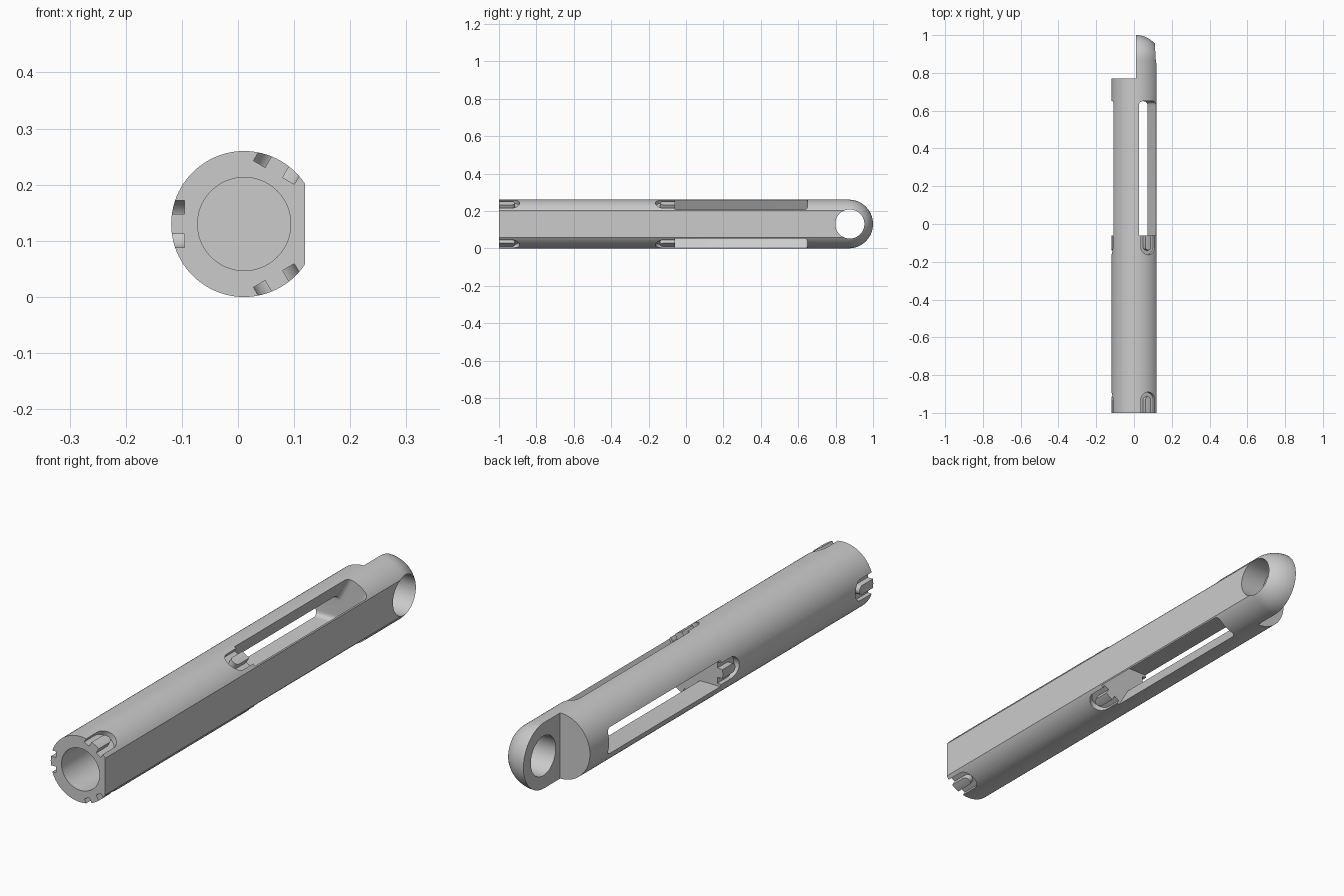
import bpy
import bmesh
from math import cos, sin, pi, radians
from mathutils import Matrix, Vector

cube = bpy.data.objects.get("Cube")
if cube:
    bpy.data.objects.remove(cube, do_unlink=True)

R = 0.13                              # outer radius of the tube
AXIS = Vector((0.011, 0, R))          # the tube runs along y through here
FLAT_X = 0.119
SEGMENTS = 96

grey = bpy.data.materials.new("grey plastic")
grey.use_nodes = True
grey.diffuse_color = (0.6, 0.6, 0.6, 1)
grey.node_tree.nodes["Principled BSDF"].inputs["Base Color"].default_value = (0.6, 0.6, 0.6, 1)


def finish(name, bm):
    bmesh.ops.recalc_face_normals(bm, faces=bm.faces[:])
    mesh = bpy.data.meshes.new(name)
    bm.to_mesh(mesh)
    bm.free()
    mesh.materials.append(grey)
    obj = bpy.data.objects.new(name, mesh)
    bpy.context.collection.objects.link(obj)
    return obj


def lathe(name, profile):
    """Spin (radius, y) points about the tube axis."""
    bm = bmesh.new()
    verts = [bm.verts.new(AXIS + Vector((r, y, 0))) for r, y in profile]
    edges = [bm.edges.new(pair) for pair in zip(verts, verts[1:])]
    bmesh.ops.spin(bm, geom=verts + edges, cent=AXIS, axis=(0, 1, 0),
                   angle=2 * pi, steps=SEGMENTS, use_merge=True)
    bmesh.ops.remove_doubles(bm, verts=bm.verts[:], dist=1e-5)
    return finish(name, bm)


def box(name, low, high):
    low, high = Vector(low), Vector(high)
    bm = bmesh.new()
    bmesh.ops.create_cube(bm, size=1)
    bmesh.ops.scale(bm, vec=high - low, verts=bm.verts[:])
    bmesh.ops.translate(bm, vec=(low + high) / 2, verts=bm.verts[:])
    return finish(name, bm)


def radial_prism(name, outline, inner, outer, angle):
    """Extrude a (sideways, y) outline outward from the axis at an angle."""
    bm = bmesh.new()
    face = bm.faces.new([bm.verts.new((inner, y, s)) for s, y in outline])
    moved = bmesh.ops.extrude_face_region(bm, geom=[face])["geom"]
    bmesh.ops.translate(bm, vec=(outer - inner, 0, 0),
                        verts=[v for v in moved if isinstance(v, bmesh.types.BMVert)])
    turn = Matrix.Translation(AXIS) @ Matrix.Rotation(-angle, 4, 'Y')
    bmesh.ops.transform(bm, matrix=turn, verts=bm.verts[:])
    return finish(name, bm)


def arc(cx, cy, r, start, end, steps):
    angles = [radians(start + (end - start) * i / steps) for i in range(steps + 1)]
    return [(cx + r * cos(a), cy + r * sin(a)) for a in angles]


def u_outline(centre_y, open_y, end):
    """U-shaped channel; end is +1 or -1, the way its round end points."""
    wide = arc(0, centre_y, 0.042, 0, 180 * end, 20)
    narrow = arc(0, centre_y, 0.018, 180 * end, 0, 16)
    return ([(0.042, open_y)] + wide + [(-0.042, open_y), (-0.018, open_y)]
            + narrow + [(0.018, open_y)])


# Tube with a domed back end
dome = arc(0, 0.87, R, 0, 90, 24)
body = lathe("tube_body", [(0, -1), (R, -1)] + dome[:-1] + [(0, 1)])

# Flat side, half-width step behind the tube, and front bore
cutters = [
    box("flat_cutter", (FLAT_X, -1.2, -0.1), (0.3, 1.2, 0.4)),
    box("step_cutter", (-0.3, 0.77, -0.1), (AXIS.x, 1.2, 0.4)),
    lathe("bore_cutter", [(0, -1.1), (0.083, -1.1), (0.083, -0.2), (0, -0.2)]),
]

# Cross hole in the end lug
bm = bmesh.new()
bmesh.ops.create_cone(bm, cap_ends=True, segments=64, radius1=0.078, radius2=0.078, depth=0.6,
                      matrix=Matrix.Translation((0, 0.876, R)) @ Matrix.Rotation(pi / 2, 4, 'Y'))
cutters.append(finish("lug_hole_cutter", bm))

# Three long windows meeting at the axis, each with two clip channels
half, fillet = 0.052, 0.02
window = ([(-half, -0.06), (half, -0.06)]
          + arc(half - fillet, 0.65 - fillet, fillet, 0, 90, 6)
          + arc(fillet - half, 0.65 - fillet, fillet, 90, 180, 6))
front_clip = u_outline(-0.932, -1.05, 1)
window_clip = u_outline(-0.121, -0.04, -1)
for angle in (pi / 3, pi, -pi / 3):
    cutters.append(radial_prism("window_cutter", window, 0, 0.2, angle))
    for outline in (front_clip, window_clip):
        cutters.append(radial_prism("clip_cutter", outline, 0.106, 0.2, angle))

# Cut everything out of the body
bpy.ops.object.select_all(action='DESELECT')
bpy.context.view_layer.objects.active = body
body.select_set(True)
for cutter in cutters:
    cutter.hide_render = True
    mod = body.modifiers.new("cut", 'BOOLEAN')
    mod.operation = 'DIFFERENCE'
    mod.solver = 'EXACT'
    mod.object = cutter
    bpy.ops.object.modifier_apply(modifier=mod.name)
for cutter in cutters:
    bpy.data.objects.remove(cutter, do_unlink=True)

bpy.ops.object.shade_smooth_by_angle(angle=radians(30))
